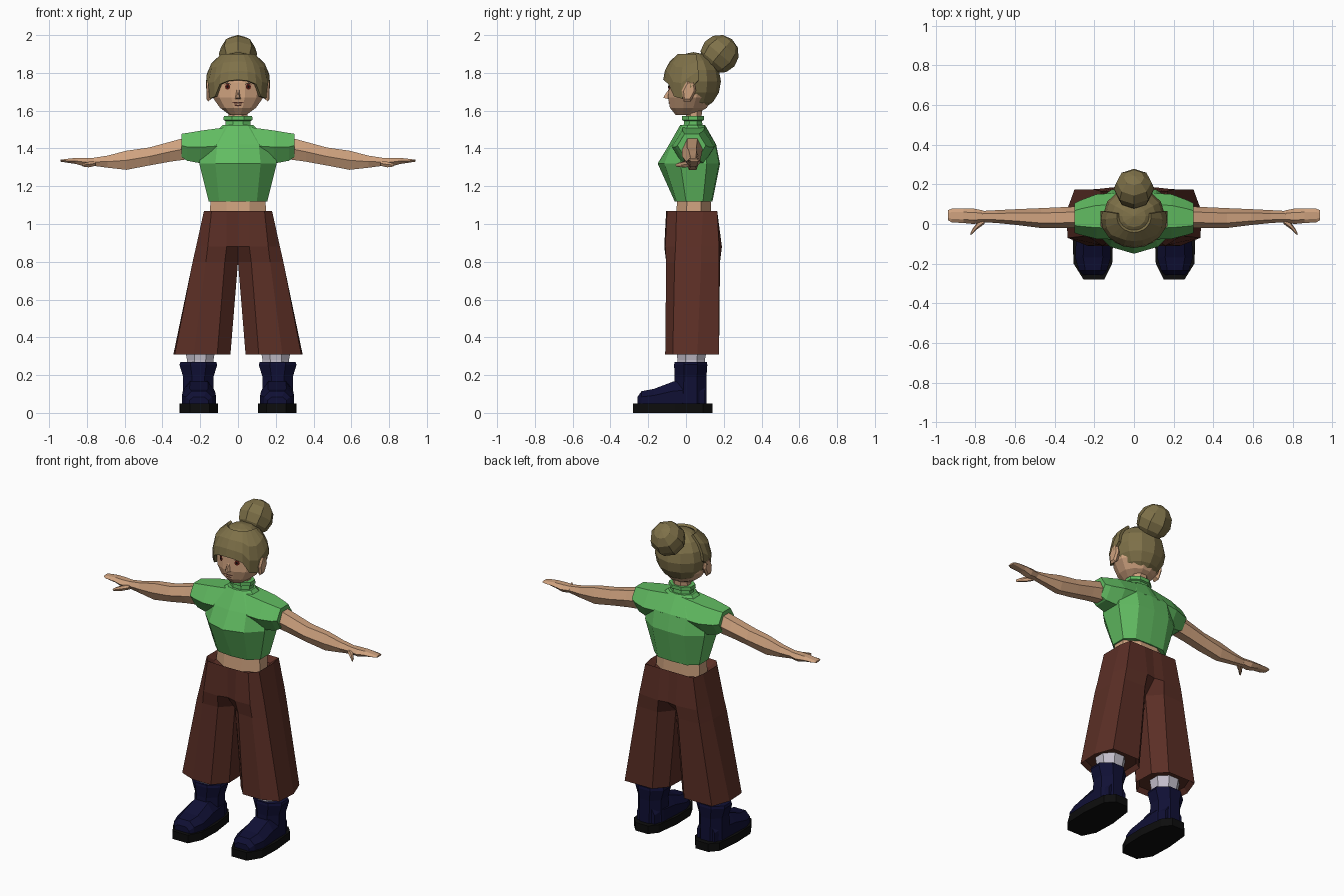
import bpy, bmesh, math
from mathutils import Vector, Matrix
from mathutils.bvhtree import BVHTree

if "Cube" in bpy.data.objects:
    bpy.data.objects.remove(bpy.data.objects["Cube"])


def material(name, rgb):
    m = bpy.data.materials.new(name)
    m.diffuse_color = (*rgb, 1)
    m.use_nodes = True
    m.node_tree.nodes["Principled BSDF"].inputs["Base Color"].default_value = m.diffuse_color
    return m


SKIN = material("skin", (0.62, 0.36, 0.21))
HAIR = material("hair_brown", (0.21, 0.165, 0.066))
GREEN = material("shirt_green", (0.12, 0.50, 0.12))
BROWN = material("trouser_brown", (0.105, 0.028, 0.019))
NAVY = material("boot_navy", (0.005, 0.005, 0.035))
BLACK = material("sole_black", (0.004, 0.004, 0.004))
SOCK = material("sock_grey", (0.55, 0.52, 0.60))
IRIS = material("eye_red_brown", (0.10, 0.012, 0.008))
LIP = material("lip_dark", (0.07, 0.022, 0.016))


def finish(name, bm, mat, mirror=False):
    bmesh.ops.recalc_face_normals(bm, faces=bm.faces)
    me = bpy.data.meshes.new(name)
    bm.to_mesh(me)
    bm.free()
    me.materials.append(mat)
    ob = bpy.data.objects.new(name, me)
    bpy.context.collection.objects.link(ob)
    if mirror:
        ob.modifiers.new("mirror", 'MIRROR')
    return ob


def loft_mesh(rings, caps=True):
    """Skin a list of equal-length point rings; faces on the x=0 plane are left out."""
    bm = bmesh.new()
    vs = [[bm.verts.new(p) for p in r] for r in rings]
    n = len(vs[0])
    for a, b in zip(vs, vs[1:]):
        for i in range(n):
            q = (a[i], a[(i + 1) % n], b[(i + 1) % n], b[i])
            if any(abs(v.co.x) > 1e-6 for v in q):
                bm.faces.new(q)
    if caps:
        bm.faces.new(vs[0])
        bm.faces.new(vs[-1])
    return bm


def loft(name, rings, mat, mirror=False, caps=True):
    return finish(name, loft_mesh(rings, caps), mat, mirror)


def oval(z, rx, y0, y1, n=8, cx=0.0):
    """Horizontal ring between y0 and y1 with flat front and sides."""
    k = 1 / math.cos(math.pi / n)
    return [(cx + k * rx * math.sin(a), (y0 + y1) / 2 - k * (y1 - y0) / 2 * math.cos(a), z)
            for a in [2 * math.pi * (i + 0.5) / n for i in range(n)]]


def symmetric(z, half):
    """Ring from a right-hand half running front centre to back centre."""
    return [(x, y, z) for x, y in half] + [(-x, y, z) for x, y in half[-2:0:-1]]


def limb(x, y0, y1, z0, z1):
    """Hexagonal cross-section standing across the x axis."""
    h, q = (z0 + z1) / 2, (y1 - y0) * 0.25
    return [(x, y0, h), (x, y0 + q, z1), (x, y1 - q, z1),
            (x, y1, h), (x, y1 - q, z0), (x, y0 + q, z0)]


# Shirt: body, sleeves and collar
loft("shirt_body", [
    symmetric(1.12, [(0, -.06), (.10, -.05), (.155, 0), (.155, .09), (.10, .135), (0, .14)]),
    symmetric(1.32, [(0, -.15), (.12, -.115), (.205, -.03), (.205, .11), (.11, .175), (0, .18)]),
    symmetric(1.42, [(0, -.09), (.11, -.075), (.19, -.02), (.19, .10), (.11, .155), (0, .16)]),
    symmetric(1.525, [(0, -.03), (.05, -.02), (.08, .01), (.08, .06), (.05, .09), (0, .10)])], GREEN)
loft("sleeve", [limb(.04, -.08, .16, 1.32, 1.515), limb(.19, -.075, .15, 1.32, 1.495),
                limb(.27, -.055, .12, 1.335, 1.482), limb(.30, -.045, .105, 1.355, 1.477)], GREEN, True)
loft("collar", [oval(1.50, .07, -.015, .09), oval(1.545, .065, -.01, .085),
                oval(1.55, .077, -.02, .095), oval(1.572, .075, -.02, .095)], GREEN)

# Bare skin: neck, waist, arms, hands and thumbs
loft("neck", [oval(1.54, .05, 0, .08), oval(1.66, .05, 0, .09)], SKIN)
loft("waist", [oval(1.03, .15, -.055, .135), oval(1.14, .145, -.045, .13)], SKIN)
loft("arm", [limb(.25, -.02, .09, 1.345, 1.465), limb(.36, -.02, .085, 1.33, 1.435),
             limb(.47, -.02, .08, 1.31, 1.405), limb(.59, -.005, .075, 1.287, 1.388),
             limb(.69, .005, .07, 1.298, 1.362), limb(.78, .01, .065, 1.31, 1.348)], SKIN, True)
loft("hand", [limb(.76, .01, .068, 1.31, 1.35), limb(.81, .0, .078, 1.305, 1.35),
              limb(.86, .005, .078, 1.318, 1.35), limb(.92, .008, .077, 1.327, 1.343),
              limb(.94, .02, .07, 1.33, 1.34)], SKIN, True)
loft("thumb", [limb(.755, .0, .04, 1.308, 1.335), limb(.79, -.025, .01, 1.30, 1.33),
               limb(.815, -.05, -.025, 1.303, 1.323), limb(.825, -.055, -.045, 1.306, 1.318)], SKIN, True)

# Wide trousers: one leg and half the hips, mirrored
trouser = [
    (1.04, [(0, -.055), (.06, -.055), (.12, -.055), (.15, -.02), (.15, .08), (.13, .13), (.06, .135), (0, .135)]),
    (1.07, [(0, -.105), (.06, -.105), (.14, -.10), (.18, -.05), (.18, .09), (.165, .165), (.06, .165), (0, .165)]),
    (0.88, [(0, -.10), (.06, -.115), (.16, -.11), (.222, -.055), (.222, .08), (.20, .175), (.06, .19), (0, .18)]),
    (0.80, [(0, -.03), (.07, -.098), (.17, -.105), (.24, -.06), (.24, .08), (.215, .175), (.07, .18), (0, .10)]),
    (0.31, [(.04, -.03), (.11, -.11), (.235, -.11), (.335, -.07), (.342, .06), (.30, .175), (.11, .175), (.045, .10)]),
    (0.34, [(.055, -.02), (.12, -.095), (.23, -.095), (.31, -.06), (.32, .06), (.28, .16), (.12, .16), (.06, .09)])]
loft("trousers", [[(x, y, z) for x, y in r] for z, r in trouser], BROWN, True)

# Socks, boots and soles
loft("sock", [oval(.22, .07, -.045, .10, cx=.20), oval(.28, .07, -.045, .10, cx=.20),
              oval(.36, .085, -.055, .115, cx=.20)], SOCK, True)
loft("boot_shaft", [oval(.04, .08, -.07, .11, cx=.21), oval(.19, .08, -.06, .108, cx=.21),
                    oval(.255, .10, -.063, .113, cx=.21), oval(.27, .095, -.06, .11, cx=.21)], NAVY, True)


def foot(y, w, top, cx=.207):
    return [(cx - w, y, .04), (cx - w, y, .04 + (top - .04) * .6), (cx - w * .55, y, top),
            (cx + w * .55, y, top), (cx + w, y, .04 + (top - .04) * .6), (cx + w, y, .04)]


loft("boot_foot", [foot(.10, .06, .15), foot(.04, .08, .18), foot(-.07, .085, .165),
                   foot(-.17, .09, .127), foot(-.235, .07, .115), foot(-.257, .05, .085)], NAVY, True)
outline = [(.15, -.28), (.255, -.28), (.305, -.20), (.31, -.06), (.295, .09), (.25, .14),
           (.165, .14), (.125, .09), (.105, -.06), (.11, -.20)]
loft("boot_sole", [[(x, y, z) for x, y in outline] for z in (0, .05)], BLACK, True)

# Head, ears and nose
head = loft_mesh([oval(1.578, .045, -.055, .05, 12), oval(1.615, .095, -.085, .11, 12),
                  oval(1.67, .134, -.095, .14, 12), oval(1.75, .143, -.09, .155, 12),
                  oval(1.83, .12, -.065, .14, 12), oval(1.88, .06, -.01, .09, 12)])
bmesh.ops.recalc_face_normals(head, faces=head.faces)
face_tree = BVHTree.FromBMesh(head)
finish("head", head, SKIN)
loft("ear", [[(x, .015 + s * .038 * math.cos(a) + .01 * math.sin(a), 1.705 + s * .065 * math.sin(a))
              for a in [math.tau * i / 6 for i in range(6)]]
             for x, s in ((.13, .6), (.158, 1), (.168, .75))], SKIN, True)
loft("nose", [[(-.018, -.085, 1.66), (.018, -.085, 1.66), (.008, -.085, 1.72), (-.008, -.085, 1.72)],
              [(-.006, -.12, 1.668), (.006, -.12, 1.668), (.003, -.108, 1.69), (-.003, -.108, 1.69)]], SKIN)


# Eyes and mouth: thin plates laid on the face
def face_plate(name, points, mat, lift, mirror=True):
    bm = bmesh.new()
    vs = []
    for x, z in points:
        hit = face_tree.ray_cast(Vector((x, -1, z)), Vector((0, 1, 0)))[0]
        vs.append(bm.verts.new((x, hit.y - lift, z)))
    bm.faces.new(vs)
    finish(name, bm, mat, mirror)


def disc(cx, cz, rx, rz):
    return [(cx + rx * math.cos(math.tau * i / 8), cz + rz * math.sin(math.tau * i / 8)) for i in range(8)]


face_plate("eye", disc(.055, 1.727, .014, .016), IRIS, .005)
face_plate("pupil", disc(.055, 1.727, .006, .007), BLACK, .008)
face_plate("eyelash", [(.035, 1.738), (.055, 1.744), (.08, 1.736), (.055, 1.749)], BLACK, .007)
face_plate("upper_lip", [(0, 1.637), (.036, 1.641), (.014, 1.647), (0, 1.644)], LIP, .005)
face_plate("lower_lip", [(0, 1.623), (.016, 1.626), (.02, 1.632), (0, 1.631)], LIP, .005)

# Hair: cap with the face cleared away
hair = bmesh.new()
bmesh.ops.create_uvsphere(hair, u_segments=12, v_segments=8, radius=1)
bmesh.ops.transform(hair, verts=hair.verts, matrix=Matrix.Translation((0, .04, 1.755))
                    @ Matrix.Diagonal((.157, .145, .155, 1)))
bmesh.ops.delete(hair, context='FACES', geom=[
    f for f in hair.faces if f.calc_center_median().z < 1.80 and f.calc_center_median().y < .03])
finish("hair_cap", hair, HAIR)

# Fringe: curved sheet whose lower edge rises over the brow and drops into side locks
lower = [(0, 1.762), (18, 1.757), (34, 1.74), (48, 1.675), (66, 1.665), (84, 1.72), (100, 1.76)]
fringe = bmesh.new()
grid = []
for deg, z0 in lower:
    a, column = math.radians(deg), []
    for t in (0, .35, .7, 1):
        z = z0 + (1.895 - z0) * t
        r = math.sqrt(max(0, 1 - (max(z - 1.755, 0) / .162) ** 2))
        if z < 1.73:
            r -= (1.73 - z) * .8
        column.append(fringe.verts.new((.163 * r * math.sin(a), .04 - .153 * r * math.cos(a), z)))
    grid.append(column)
for a, b in zip(grid, grid[1:]):
    for i in range(3):
        fringe.faces.new((a[i], b[i], b[i + 1], a[i + 1]))
thick = finish("fringe", fringe, HAIR, True).modifiers.new("thickness", 'SOLIDIFY')
thick.thickness, thick.offset = .016, 0

# Hair bun
bun = bmesh.new()
bmesh.ops.create_uvsphere(bun, u_segments=8, v_segments=6, radius=.102)
bmesh.ops.rotate(bun, verts=bun.verts, matrix=Matrix.Rotation(math.radians(-40), 3, 'X'))
bmesh.ops.translate(bun, verts=bun.verts, vec=(0, .178, 1.90))
finish("hair_bun", bun, HAIR)
